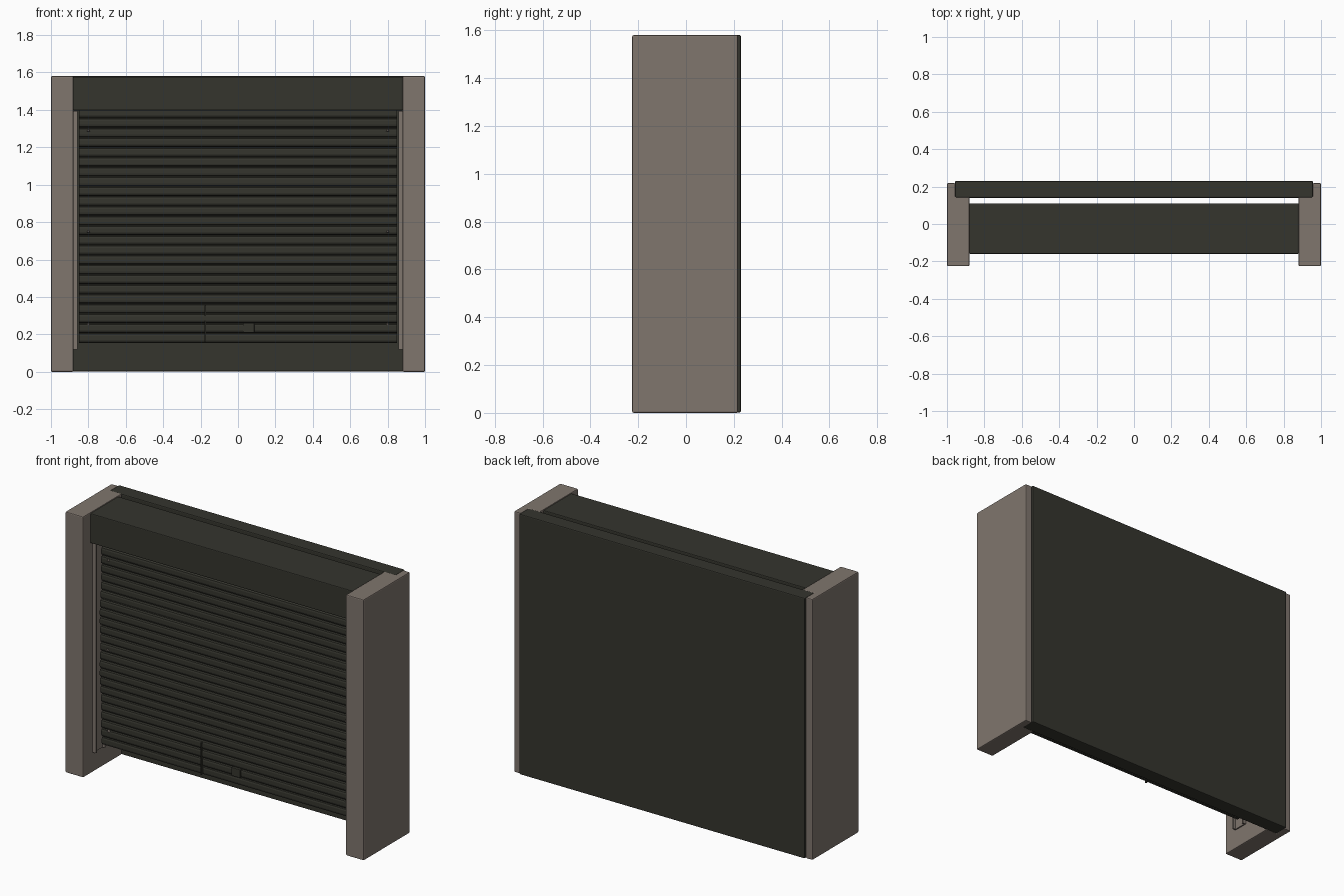
import bpy, bmesh, math
from mathutils import Matrix

cube = bpy.data.objects.get("Cube")
if cube:
    bpy.data.objects.remove(cube, do_unlink=True)


def material(name, rgb):
    m = bpy.data.materials.new(name)
    m.use_nodes = True
    m.diffuse_color = (*rgb, 1)
    node = next(n for n in m.node_tree.nodes if n.type == 'BSDF_PRINCIPLED')
    node.inputs["Base Color"].default_value = (*rgb, 1)
    return m


TAUPE = material("taupe", (0.215, 0.18, 0.155))
OLIVE = material("dark olive", (0.035, 0.035, 0.027))


def finish(name, bm, mat, bevel=0):
    bmesh.ops.recalc_face_normals(bm, faces=bm.faces)
    mesh = bpy.data.meshes.new(name)
    bm.to_mesh(mesh)
    bm.free()
    mesh.materials.append(mat)
    ob = bpy.data.objects.new(name, mesh)
    bpy.context.collection.objects.link(ob)
    if bevel:
        mod = ob.modifiers.new("bevel", 'BEVEL')
        mod.width = bevel
        mod.segments = 2
    return ob


def box(name, x, y, z, mat, bevel=0):
    """Box from (low, high) ranges on each axis."""
    bm = bmesh.new()
    bmesh.ops.create_cube(bm, size=1)
    for v in bm.verts:
        for i, r in enumerate((x, y, z)):
            v.co[i] = r[0] if v.co[i] < 0 else r[1]
    return finish(name, bm, mat, bevel)


def prism(bm, points, start, end, axis):
    """Extrude a closed profile along x or z."""
    def place(a, b, t):
        return (t, a, b) if axis == 'x' else (a, b, t)
    face = bm.faces.new([bm.verts.new(place(a, b, start)) for a, b in points])
    new = bmesh.ops.extrude_face_region(bm, geom=[face])["geom"]
    move = place(0, 0, end - start)
    bmesh.ops.translate(bm, vec=move, verts=[v for v in new if isinstance(v, bmesh.types.BMVert)])


HEIGHT = 1.58
FRONT, BACK = -0.225, 0.218
BOTTOM, TOP = 0.155, 1.41
COUNT = 24
PITCH = (TOP - BOTTOM) / COUNT


def curtain_y(z):
    """Front of the slightly bowed curtain at a height."""
    t = (z - BOTTOM) / (TOP - BOTTOM)
    return -0.088 - 0.02 * math.sin(math.pi * t) - 0.004 * math.sin(t * math.pi * 7)


# Side pillars, rebated at the back for the rear panel, with guide channels
for side, s in (("left", 1), ("right", -1)):
    bm = bmesh.new()
    outline = [(0.88, FRONT), (1, FRONT), (1, BACK), (0.955, BACK), (0.955, 0.145), (0.88, 0.145)]
    prism(bm, [(s * a, b) for a, b in outline], 0, HEIGHT, 'z')
    finish(side + "_pillar", bm, TAUPE, 0.006)

    bm = bmesh.new()
    channel = [(0.882, -0.135), (0.857, -0.135), (0.857, -0.127), (0.873, -0.127),
               (0.873, -0.05), (0.857, -0.05), (0.857, -0.042), (0.882, -0.042)]
    prism(bm, [(s * a, b) for a, b in channel], 0.12, 1.395, 'z')
    finish(side + "_guide_rail", bm, TAUPE)

# Rear panel and header housing
box("rear_panel", (-0.957, 0.957), (0.14, 0.23), (0.002, HEIGHT), OLIVE, 0.006)
box("header_housing", (-0.88, 0.88), (-0.16, 0.11), (1.397, 1.577), OLIVE, 0.005)

# Roller curtain: rounded slats joined by a recessed backing
slats = bmesh.new()
for i in range(COUNT):
    low = BOTTOM + i * PITCH
    y = curtain_y(low + PITCH / 2)
    rows = [(0.012, 0.02), (0.003, 0.1), (0, 0.3), (0, 0.7), (0.003, 0.88), (0.012, 0.95)]
    profile = [(y + d, low + f * PITCH) for d, f in rows]
    profile += [(y + 0.022, low + 0.95 * PITCH), (y + 0.022, low + 0.02 * PITCH)]
    prism(slats, profile, -0.85, 0.85, 'x')
finish("shutter_slats", slats, OLIVE)

backing = bmesh.new()
heights = [BOTTOM + i * PITCH for i in range(COUNT + 1)]
for a, b in zip(heights, heights[1:]):
    ya, yb = curtain_y(a), curtain_y(b)
    prism(backing, [(ya + 0.012, a), (yb + 0.012, b), (yb + 0.024, b), (ya + 0.024, a)],
          -0.849, 0.849, 'x')
finish("shutter_backing", backing, OLIVE)

# Small three-sided studs near both edges of the curtain
studs = bmesh.new()
for s in (-1, 1):
    for z in (0.255, 0.75, 1.29):
        place = Matrix.Translation((s * 0.8, curtain_y(z) - 0.002, z)) @ Matrix.Rotation(math.pi / 2, 4, 'X')
        bmesh.ops.create_cone(studs, cap_ends=True, segments=3, radius1=0.011,
                              radius2=0.008, depth=0.014, matrix=place)
finish("curtain_studs", studs, TAUPE)

# Lock plate and thin vertical pull strip
y = curtain_y(0.235)
box("lock_plate", (0.027, 0.087), (y - 0.008, y + 0.01), (0.21, 0.26), OLIVE, 0.002)
y = curtain_y(0.26)
box("pull_strip", (-0.179, -0.172), (y - 0.008, y + 0.01), (0.16, 0.355), OLIVE)
